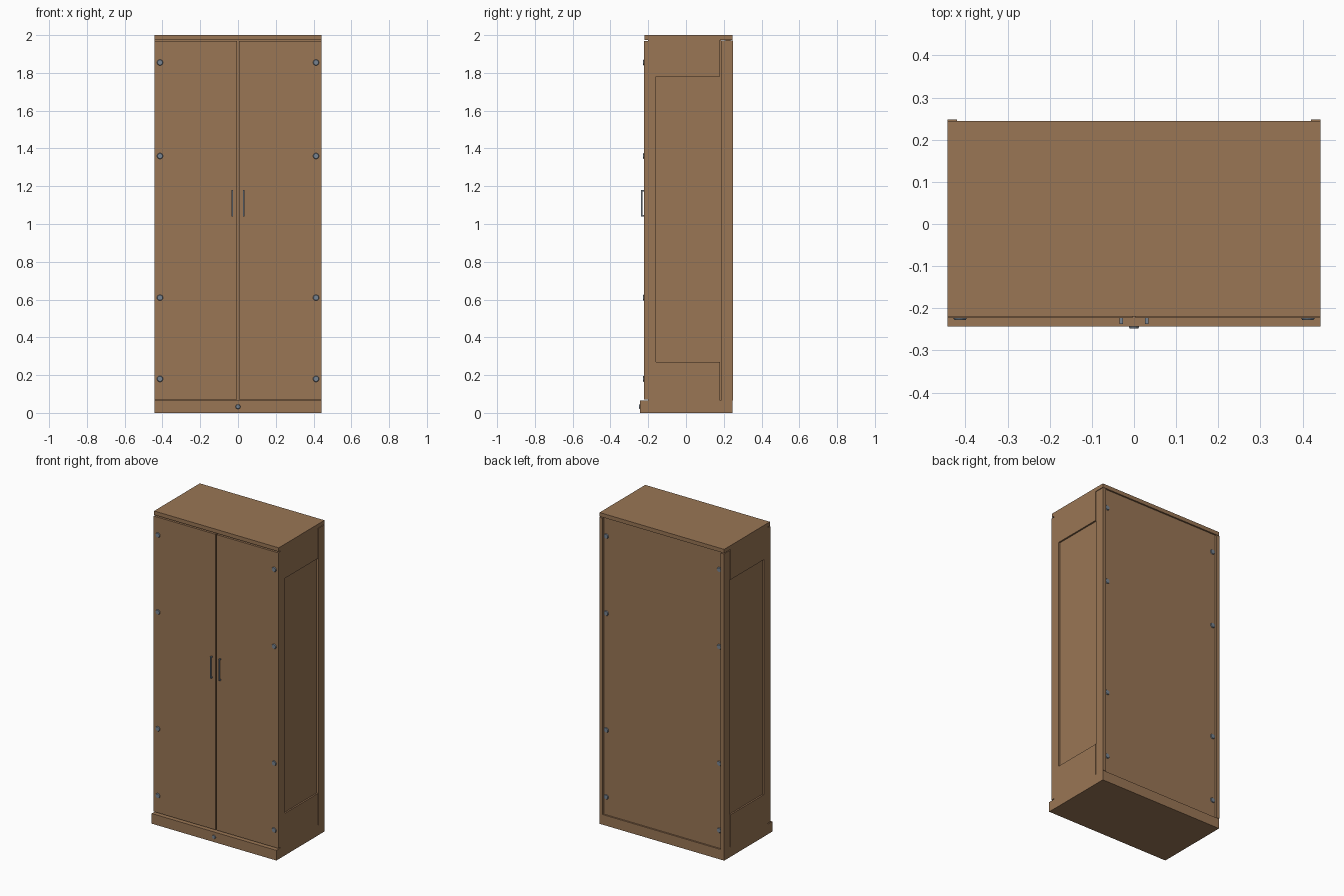
import bpy, bmesh, math
from mathutils import Matrix

if "Cube" in bpy.data.objects:
    bpy.data.objects.remove(bpy.data.objects["Cube"])


def material(name, rgb):
    m = bpy.data.materials.new(name)
    m.diffuse_color = (*rgb, 1)
    m.use_nodes = True
    m.node_tree.nodes["Principled BSDF"].inputs["Base Color"].default_value = m.diffuse_color
    return m


WOOD = material("brown wood", (0.32, 0.18, 0.09))
METAL = material("grey metal", (0.19, 0.23, 0.28))


def add(name, boxes, mat):
    """One object made of boxes given as (x0, x1, y0, y1, z0, z1)."""
    bm = bmesh.new()
    for x0, x1, y0, y1, z0, z1 in boxes:
        m = Matrix.Translation(((x0 + x1) / 2, (y0 + y1) / 2, (z0 + z1) / 2))
        m = m @ Matrix.Diagonal((x1 - x0, y1 - y0, z1 - z0, 1))
        bmesh.ops.create_cube(bm, size=1, matrix=m)
    me = bpy.data.meshes.new(name)
    bm.to_mesh(me)
    bm.free()
    me.materials.append(mat)
    ob = bpy.data.objects.new(name, me)
    bpy.context.collection.objects.link(ob)
    return ob


def sided(s, x0, x1, *rest):
    a, b = sorted((s * x0, s * x1))
    return (a, b, *rest)


def bolt(name, x, y, z, r, direction):
    """Low domed disc facing along y."""
    bm = bmesh.new()
    m = Matrix.Translation((x, y, z)) @ Matrix.Rotation(-direction * math.pi / 2, 4, 'X')
    bmesh.ops.create_cone(bm, cap_ends=True, segments=16, radius1=r, radius2=r * 0.75,
                          depth=0.008, matrix=m)
    me = bpy.data.meshes.new(name)
    bm.to_mesh(me)
    bm.free()
    me.materials.append(METAL)
    bpy.context.collection.objects.link(bpy.data.objects.new(name, me))


W, LOW, HIGH = 0.443, 0.065, 1.975

# Plinth, top board, back panel and inner backing behind the gaps
add("plinth", [(-W, W, -0.243, 0.245, 0, LOW)], WOOD)
add("top_board", [(-W, W, -0.219, 0.245, HIGH, 2.0)], WOOD)
add("back_panel", [(-0.42, 0.42, 0.21, 0.235, LOW, HIGH)], WOOD)
add("inner_front", [(-0.42, 0.42, -0.195, -0.19, LOW, HIGH)], WOOD)

for s, side in ((-1, "left"), (1, "right")):
    # Door with narrow gaps in the middle, top and bottom
    add(side + "_door", [sided(s, 0.004, W, -0.223, -0.2, LOW + 0.005, HIGH - 0.006)], WOOD)
    # Side frame around a recessed panel
    add(side + "_side_frame", [
        sided(s, 0.42, W, -0.2, -0.158, LOW, HIGH),
        sided(s, 0.42, W, -0.158, 0.18, 1.78, HIGH),
        sided(s, 0.42, W, -0.158, 0.18, LOW, 0.27)], WOOD)
    add(side + "_side_panel", [sided(s, 0.42, 0.433, -0.158, 0.18, 0.27, 1.78)], WOOD)
    # Back corner post, separated by a thin groove
    add(side + "_back_post", [sided(s, 0.42, W, 0.184, 0.248, LOW, HIGH - 0.004),
                              sided(s, 0.42, 0.43, 0.18, 0.184, LOW, HIGH)], WOOD)
    # Handle: bar on two legs
    add(side + "_handle", [
        sided(s, 0.026, 0.034, -0.237, -0.231, 1.04, 1.18),
        sided(s, 0.026, 0.034, -0.231, -0.222, 1.04, 1.048),
        sided(s, 0.026, 0.034, -0.231, -0.222, 1.172, 1.18)], METAL)
    # Bolts down the front and back edges
    for i, z in enumerate((0.18, 0.61, 1.36, 1.855)):
        bolt(f"{side}_front_bolt_{i}", s * 0.413, -0.2235, z, 0.018, -1)
        bolt(f"{side}_back_bolt_{i}", s * 0.402, 0.236, z, 0.018, 1)

bolt("plinth_bolt", 0, -0.244, 0.033, 0.014, -1)
